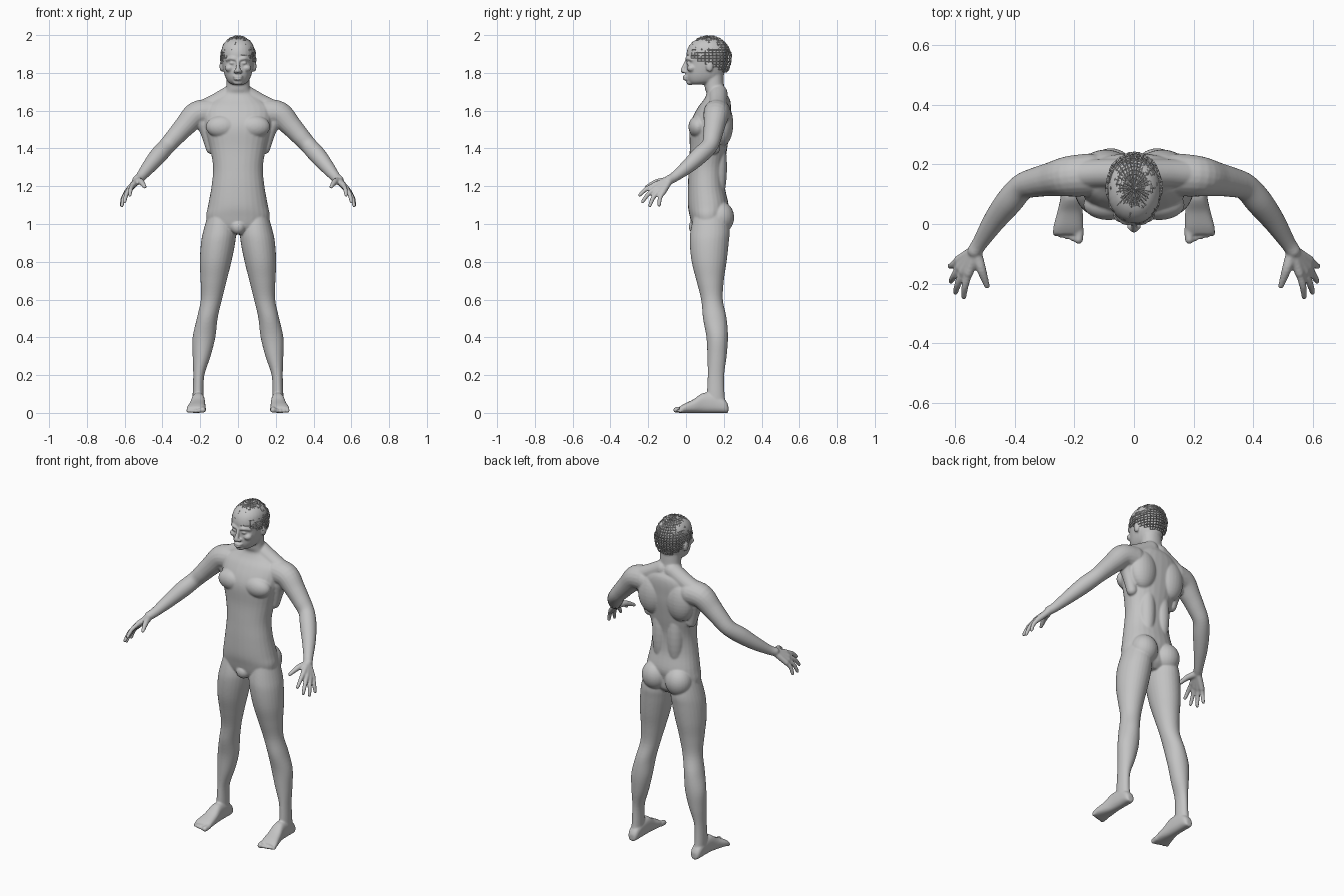
import bpy, bmesh, math, random
from mathutils import Vector, Matrix

cube = bpy.data.objects.get("Cube")
if cube:
    bpy.data.objects.remove(cube)
random.seed(4)


def make_material(name, shade):
    mat = bpy.data.materials.new(name)
    mat.use_nodes = True
    colour = (shade, shade, shade, 1)
    mat.diffuse_color = colour
    mat.node_tree.nodes["Principled BSDF"].inputs["Base Color"].default_value = colour
    return mat


def spline(rows, steps=5):
    """Catmull-Rom interpolation through rows of numbers."""
    out = []
    for i in range(len(rows) - 1):
        before, a, b = rows[max(i - 1, 0)], rows[i], rows[i + 1]
        after = rows[min(i + 2, len(rows) - 1)]
        for s in range(steps):
            t = s / steps
            out.append([q + t / 2 * (r - p + t * (2 * p - 5 * q + 4 * r - u + t * (3 * (q - r) + u - p)))
                        for p, q, r, u in zip(before, a, b, after)])
    out.append(list(rows[-1]))
    return out


def loft(bm, rings, sides=28, power=1.0):
    """Skin closed rings, each given as centre plus two half axes."""
    def bend(v):
        return math.copysign(abs(v) ** power, v)
    loops = []
    for centre, u, v in rings:
        angles = [math.tau * k / sides for k in range(sides)]
        loops.append([bm.verts.new(centre + u * bend(math.cos(a)) + v * bend(math.sin(a))) for a in angles])
    for low, high in zip(loops, loops[1:]):
        for k in range(sides):
            n = (k + 1) % sides
            bm.faces.new((low[k], low[n], high[n], high[k]))
    bm.faces.new(loops[0][::-1])
    bm.faces.new(loops[-1])


def stack(bm, rows, power=1.0):
    """Horizontal sections: height, x from, x to, y front, y back."""
    loft(bm, [(Vector(((a + b) / 2, (f + k) / 2, z)), Vector(((b - a) / 2, 0, 0)), Vector((0, (k - f) / 2, 0)))
              for z, a, b, f, k in spline(rows)], power=power)


def blob(bm, centre, size):
    matrix = Matrix.Translation(centre) @ Matrix.Diagonal((*size, 1))
    bmesh.ops.create_uvsphere(bm, u_segments=24, v_segments=16, radius=1, matrix=matrix)


def limb(bm, rows):
    """Round tapering tube through x, y, z, radius rows, with rounded ends."""
    pts = spline(rows)
    spots = [Vector(p[:3]) for p in pts]
    whole = (spots[-1] - spots[0]).normalized()
    ref = Vector((0, 0, 1)) if abs(whole.z) < 0.8 else Vector((0, 1, 0))
    rings = []
    for i, p in enumerate(pts):
        along = (spots[min(i + 1, len(pts) - 1)] - spots[max(i - 1, 0)]).normalized()
        u = along.cross(ref).normalized()
        rings.append((spots[i], u * p[3], along.cross(u) * p[3]))
    loft(bm, rings, 20)
    for p in (pts[0], pts[-1]):
        blob(bm, p[:3], [p[3]] * 3)


skin = make_material("skin grey", 0.55)
bm = bmesh.new()

# Leg
stack(bm, [(1.08, .04, .15, .05, .21), (.97, .012, .182, .025, .23), (.9, .015, .196, .02, .226),
           (.8, .035, .202, .03, .215), (.7, .06, .198, .055, .2), (.6, .085, .197, .08, .195),
           (.5, .108, .218, .09, .215), (.4, .12, .24, .108, .222), (.3, .145, .24, .113, .215),
           (.2, .178, .237, .115, .202), (.1, .182, .24, .11, .204), (.05, .18, .24, .11, .21)])

# Foot, as upright sections running from heel to ball
foot = [(.224, .21, .018, .04), (.205, .21, .03, .07), (.15, .21, .033, .1), (.09, .211, .036, .105),
        (.04, .215, .043, .072), (-.01, .221, .05, .048), (-.035, .224, .048, .032)]
loft(bm, [(Vector((x, y, top / 2)), Vector((w, 0, 0)), Vector((0, 0, top / 2)))
          for y, x, w, top in spline(foot)], power=0.8)

# Toes
for i in range(5):
    x, r = .184 + .0195 * i, .0155 if i == 0 else .0115 - .0005 * i
    limb(bm, [(x, -.02, r + .004, r), (x + .002, -.052 + .005 * i, r, r)])

# Arm
limb(bm, [(.15, .165, 1.59, .072), (.22, .16, 1.58, .068), (.28, .15, 1.52, .057), (.33, .14, 1.465, .05),
          (.375, .125, 1.415, .045), (.42, .075, 1.365, .046), (.47, .01, 1.305, .038),
          (.515, -.06, 1.25, .027), (.535, -.09, 1.233, .025)])

# Palm and fingers: knuckle, then tip
wrist = Vector((.53, -.085, 1.234))
fingers = [((.556, -.165, 1.207), (.572, -.245, 1.153)), ((.574, -.16, 1.188), (.6, -.23, 1.118)),
           ((.585, -.145, 1.174), (.615, -.192, 1.096)), ((.59, -.122, 1.168), (.618, -.142, 1.1))]
for knuckle, tip in fingers:
    bend = (Vector(knuckle) + Vector(tip)) / 2 + Vector((.004, -.005, .005))
    limb(bm, [(*wrist, .019), (*knuckle, .016)])
    limb(bm, [(*knuckle, .0135), (*bend, .012), (*tip, .0095)])
limb(bm, [(.53, -.1, 1.228, .02), (.512, -.155, 1.222, .016), (.494, -.208, 1.197, .01)])

# Shoulder slope, chest, back and hip masses
limb(bm, [(.03, .17, 1.69, .05), (.12, .17, 1.64, .048), (.21, .165, 1.595, .05)])
blob(bm, (.085, .065, 1.515), (.085, .052, .06))
blob(bm, (.095, .19, 1.53), (.085, .06, .12))
blob(bm, (.05, .165, 1.3), (.05, .052, .2))
blob(bm, (.078, .18, 1.035), (.078, .075, .085))
limb(bm, [(.14, .15, 1.4, .03), (.165, .15, 1.5, .04), (.2, .15, 1.56, .045)])

# Ear, eye, brow, cheek and nostril
blob(bm, (.086, .125, 1.835), (.012, .02, .03))
blob(bm, (.031, .013, 1.852), (.016, .012, .008))
limb(bm, [(.012, .003, 1.872, .008), (.035, .007, 1.877, .009), (.058, .03, 1.87, .009)])
blob(bm, (.045, .03, 1.825), (.025, .025, .02))
blob(bm, (.014, -.007, 1.807), (.011, .013, .009))

# Mirror everything so far to the other side
copy = bmesh.ops.duplicate(bm, geom=bm.verts[:] + bm.edges[:] + bm.faces[:])["geom"]
for v in [g for g in copy if isinstance(g, bmesh.types.BMVert)]:
    v.co.x = -v.co.x
bmesh.ops.reverse_faces(bm, faces=[g for g in copy if isinstance(g, bmesh.types.BMFace)])

# Torso and neck: height, half width, front, back
torso = [(.945, .07, .06, .18), (.98, .15, .035, .21), (1.04, .168, .02, .215), (1.1, .158, .01, .225),
         (1.2, .14, .01, .205), (1.3, .132, .015, .203), (1.4, .148, .02, .218), (1.5, .172, .018, .232),
         (1.56, .18, .033, .236), (1.62, .175, .065, .238), (1.66, .13, .095, .232),
         (1.69, .085, .108, .213), (1.72, .063, .1, .202), (1.8, .06, .09, .197)]
stack(bm, [(z, -w, w, f, b) for z, w, f, b in torso], 0.92)
blob(bm, (0, .05, .985), (.04, .035, .04))

# Head
head = [(1.738, .03, .03, .1), (1.752, .052, .012, .16), (1.78, .068, .002, .195), (1.82, .079, .003, .21),
        (1.86, .085, .005, .22), (1.9, .089, .002, .226), (1.94, .083, .014, .217), (1.97, .062, .043, .19),
        (1.988, .03, .085, .15)]
stack(bm, [(z, -w, w, f, b) for z, w, f, b in head], 0.95)

# Nose, lips and chin
limb(bm, [(0, .002, 1.862, .008), (0, -.008, 1.838, .01), (0, -.016, 1.813, .014)])
for z, w in ((1.781, .027), (1.767, .024)):
    blob(bm, (0, .002, z), (w, .02, .008))
blob(bm, (0, .022, 1.75), (.026, .02, .015))

bmesh.ops.recalc_face_normals(bm, faces=bm.faces[:])
mesh = bpy.data.meshes.new("body")
bm.to_mesh(mesh)
bm.free()
mesh.materials.append(skin)
body = bpy.data.objects.new("body", mesh)
bpy.context.collection.objects.link(body)

# Fuse the parts into one smooth skin
fuse = body.modifiers.new("fuse", 'REMESH')
fuse.mode = 'VOXEL'
fuse.voxel_size = 0.005
fuse.use_smooth_shade = True
soften = body.modifiers.new("soften", 'SMOOTH')
soften.factor = 0.5
soften.iterations = 6

# Hair: an open lattice of short locks over the scalp
bm = bmesh.new()
matrix = Matrix.Translation((0, .121, 1.876)) @ Matrix.Diagonal((.093, .119, .119, 1))
bmesh.ops.create_uvsphere(bm, u_segments=36, v_segments=24, radius=1, matrix=matrix)
below = [v for v in bm.verts if v.co.z < 1.88 - 0.4 * v.co.y]
bmesh.ops.delete(bm, geom=below, context='VERTS')
for v in bm.verts:
    v.co += v.normal * random.uniform(-.004, .003)
    v.co.x += random.uniform(-.002, .002)
mesh = bpy.data.meshes.new("hair")
bm.to_mesh(mesh)
bm.free()
mesh.materials.append(skin)
hair = bpy.data.objects.new("hair", mesh)
bpy.context.collection.objects.link(hair)
locks = hair.modifiers.new("locks", 'WIREFRAME')
locks.thickness = 0.006
locks.use_even_offset = False
